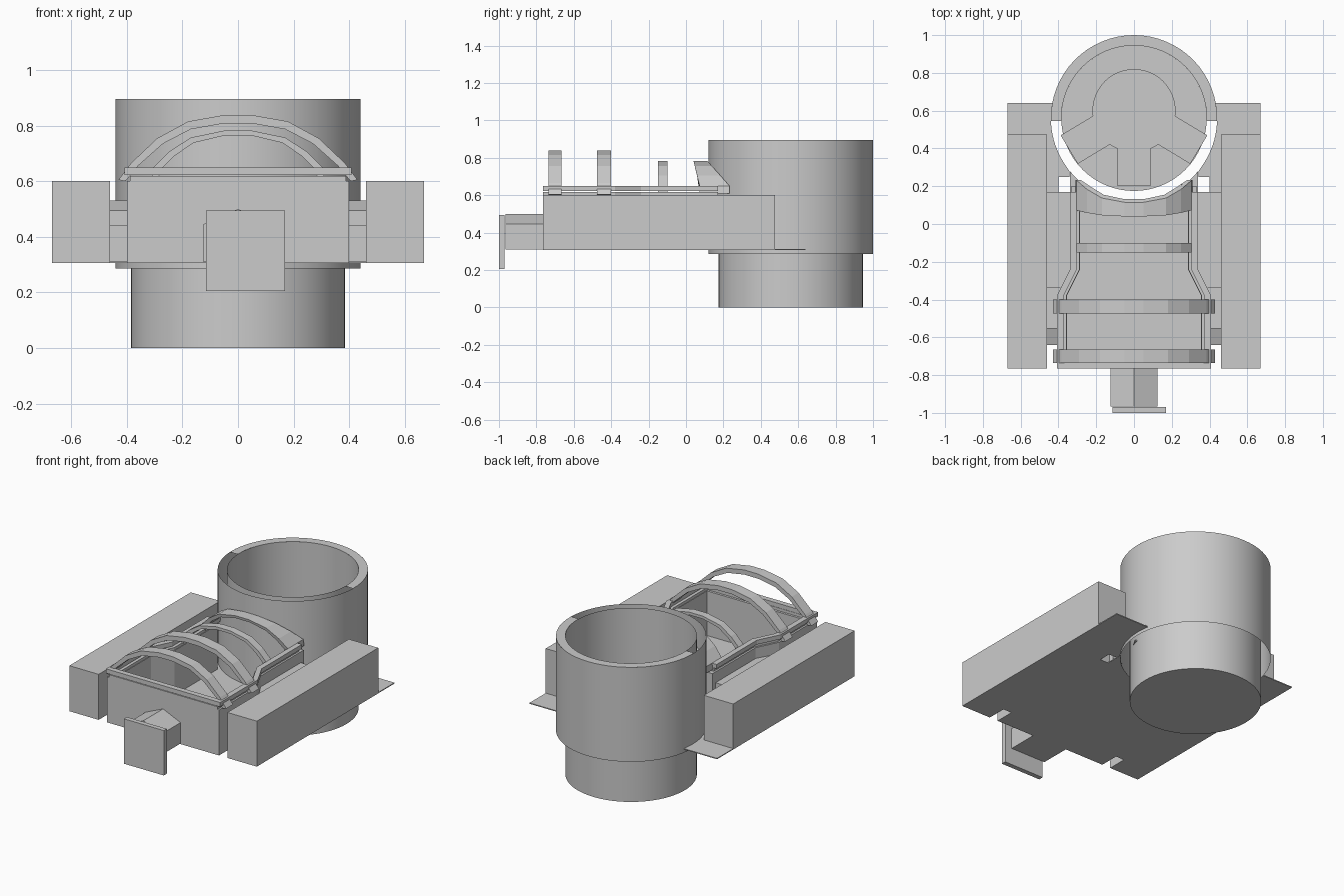
import bpy, bmesh
from math import sin, cos, pi, radians, sqrt

if "Cube" in bpy.data.objects:
    bpy.data.objects.remove(bpy.data.objects["Cube"])

CY, RO, RI = 0.56, 0.44, 0.385      # well centre and radii


def finish(name, bm, smooth=False, recalc=True):
    bmesh.ops.remove_doubles(bm, verts=bm.verts, dist=1e-5)
    if recalc:
        bmesh.ops.recalc_face_normals(bm, faces=bm.faces)
    me = bpy.data.meshes.new(name)
    bm.to_mesh(me)
    bm.free()
    ob = bpy.data.objects.new(name, me)
    bpy.context.collection.objects.link(ob)
    if smooth:
        bpy.context.view_layer.objects.active = ob
        ob.select_set(True)
        bpy.ops.object.shade_smooth_by_angle(angle=radians(35))
        ob.select_set(False)
    return ob


def prism(name, pts, z0, z1):
    """Extrude an xy outline from z0 to z1."""
    bm = bmesh.new()
    f = bm.faces.new([bm.verts.new((x, y, z0)) for x, y in pts])
    r = bmesh.ops.extrude_face_region(bm, geom=[f])
    vs = [g for g in r['geom'] if isinstance(g, bmesh.types.BMVert)]
    bmesh.ops.translate(bm, verts=vs, vec=(0, 0, z1 - z0))
    return finish(name, bm)


def box(name, x0, x1, y0, y1, z0, z1):
    return prism(name, [(x0, y0), (x1, y0), (x1, y1), (x0, y1)], z0, z1)


def revolve(name, prof, a0=0, a1=360, n=64):
    bm = bmesh.new()
    rings = []
    for i in range(n + 1):
        a = radians(a0 + (a1 - a0) * i / n)
        rings.append([bm.verts.new((r * cos(a), CY + r * sin(a), z)) for r, z in prof])
    for p, q in zip(rings, rings[1:]):
        for j in range(len(prof) - 1):
            bm.faces.new((p[j], q[j], q[j + 1], p[j + 1]))
    return finish(name, bm, True, False)


def loft(name, front, back):
    """Closed solid between two matching 3D outlines."""
    bm = bmesh.new()
    a = [bm.verts.new(p) for p in front]
    b = [bm.verts.new(p) for p in back]
    bm.faces.new(a)
    bm.faces.new(b[::-1])
    for i in range(len(a)):
        j = (i + 1) % len(a)
        bm.faces.new((a[i], b[i], b[j], a[j]))
    return finish(name, bm)


# round well: outer wall, inner liner, back rim, lower drum
revolve("well_outer_wall", [(RO, 0.285), (RO, 0.895)])
revolve("well_inner_wall", [(RI, 0.895), (RI, 0.285)])
revolve("well_rim", [(RO, 0.895), (RI, 0.895)], -2, 182, 32)
revolve("lower_drum", [(0, 0), (RI, 0), (RI, 0.285)])

# spoked disc inside the well
prism("well_disc", [(0.22 * cos(pi * i / 24), 0.6 + 0.22 * sin(pi * i / 24)) for i in range(48)], 0.306, 0.312)
for k, ang in enumerate((211, 270, 329)):
    d = (cos(radians(ang)), sin(radians(ang)))
    n = (-d[1] * 0.088, d[0] * 0.088)
    pts = [(d[0] * r + s * n[0], 0.6 + d[1] * r + s * n[1])
           for r, s in ((0.15, -1), (0.4, -1), (0.4, 1), (0.15, 1))]
    prism(f"disc_spoke_{k}", pts, 0.306, 0.312)

# hull wall and the rails on top: U-shaped bands
half = [(0.33, 0.2), (0.33, -0.24), (0.40, -0.38), (0.40, -0.765)]


def band(name, t, z0, z1, grow=0.0, rear=0.2):
    o = [(x + grow, rear if y > 0 else y) for x, y in half]
    i = [(x - t, y) for x, y in o]
    i[-1] = (i[-1][0], -0.765 + t)
    right = o + [(-x, y) for x, y in o[::-1]]
    inner = [(-x, y) for x, y in i] + i[::-1]
    return prism(name, right + inner, z0, z1)


band("hull_wall", 0.045, 0.31, 0.60)
band("lower_rail", 0.03, 0.60, 0.618, -0.012, 0.17)
band("upper_rail", 0.035, 0.622, 0.65, 0.008, 0.17)

# side pods, infill and struts, mirrored; floor sheet halves
arc = []
for i in range(25):
    a = radians(10.5 - i * 100.5 / 24)
    arc.append((RO * cos(a), CY + RO * sin(a)))
yn = CY - sqrt(RO ** 2 - 0.34 ** 2)
slot = [(0.342, yn), (0.342, 0.25), (0.40, 0.25), (0.40, 0.17), (0.34, 0.17), (0.34, yn - 0.001)]
edge = [p for p in arc if p[0] > 0.343] + slot + [p for p in arc if p[0] < 0.339]
outline = edge + [(0, -0.765), (0.40, -0.765), (0.40, -0.64), (0.46, -0.64),
                  (0.46, -0.765), (0.67, -0.765), (0.67, 0.64)]
for s, side in ((1, "right"), (-1, "left")):
    x = sorted((s * 0.46, s * 0.67))
    box(f"side_pod_{side}", x[0], x[1], -0.765, 0.475, 0.31, 0.60)
    prism(f"infill_{side}", [(s * a, b) for a, b in
          [(0.33, -0.24), (0.385, -0.34), (0.46, -0.34), (0.46, 0.17), (0.33, 0.17)]], 0.31, 0.53)
    prof = [(-0.64, 0.44), (-0.55, 0.44), (-0.55, 0.53), (-0.64, 0.495)]
    loft(f"strut_{side}", [(s * 0.40, y, z) for y, z in prof], [(s * 0.46, y, z) for y, z in prof])
    prism(f"floor_sheet_{side}", [(s * a, b) for a, b in outline], 0.306, 0.312)

# nose beam and bumper plate
nose = [(-0.125, 0.31), (0.125, 0.31), (0.125, 0.445), (0, 0.5), (-0.125, 0.445)]
loft("nose_beam", [(x, -0.965, z) for x, z in nose], [(x, -0.765, z) for x, z in nose])
box("bumper_plate", -0.115, 0.17, -1.0, -0.97, 0.205, 0.495)

# arched hoops; each takes y as a function of height for the leaning one
big_o = [(0.43, 0.605), (0.385, 0.665), (0.29, 0.755), (0.18, 0.815), (0.05, 0.838)]
big_i = [(0.405, 0.60), (0.36, 0.655), (0.27, 0.735), (0.17, 0.787), (0.05, 0.808)]
small_o = [(0.31, 0.61), (0.305, 0.65), (0.25, 0.705), (0.17, 0.757), (0.05, 0.782)]
small_i = [(0.285, 0.61), (0.28, 0.64), (0.23, 0.69), (0.16, 0.738), (0.05, 0.764)]


def hoop(name, o, i, yf, yb):
    ring = o + [(-x, z) for x, z in o[::-1]] + [(-x, z) for x, z in i] + i[::-1]
    loft(name, [(x, yf(z), z) for x, z in ring], [(x, yb(z), z) for x, z in ring])


hoop("hoop_front", big_o, big_i, lambda z: -0.735, lambda z: -0.665)
hoop("hoop_middle", big_o, big_i, lambda z: -0.475, lambda z: -0.40)
hoop("hoop_rear", small_o, small_i, lambda z: -0.15, lambda z: -0.10)
hoop("leaning_hood", small_o, small_i,
     lambda z: 0.04 + 0.25 * min(0.782 - z, 0.13), lambda z: 0.115 + 0.9 * min(0.782 - z, 0.13))
